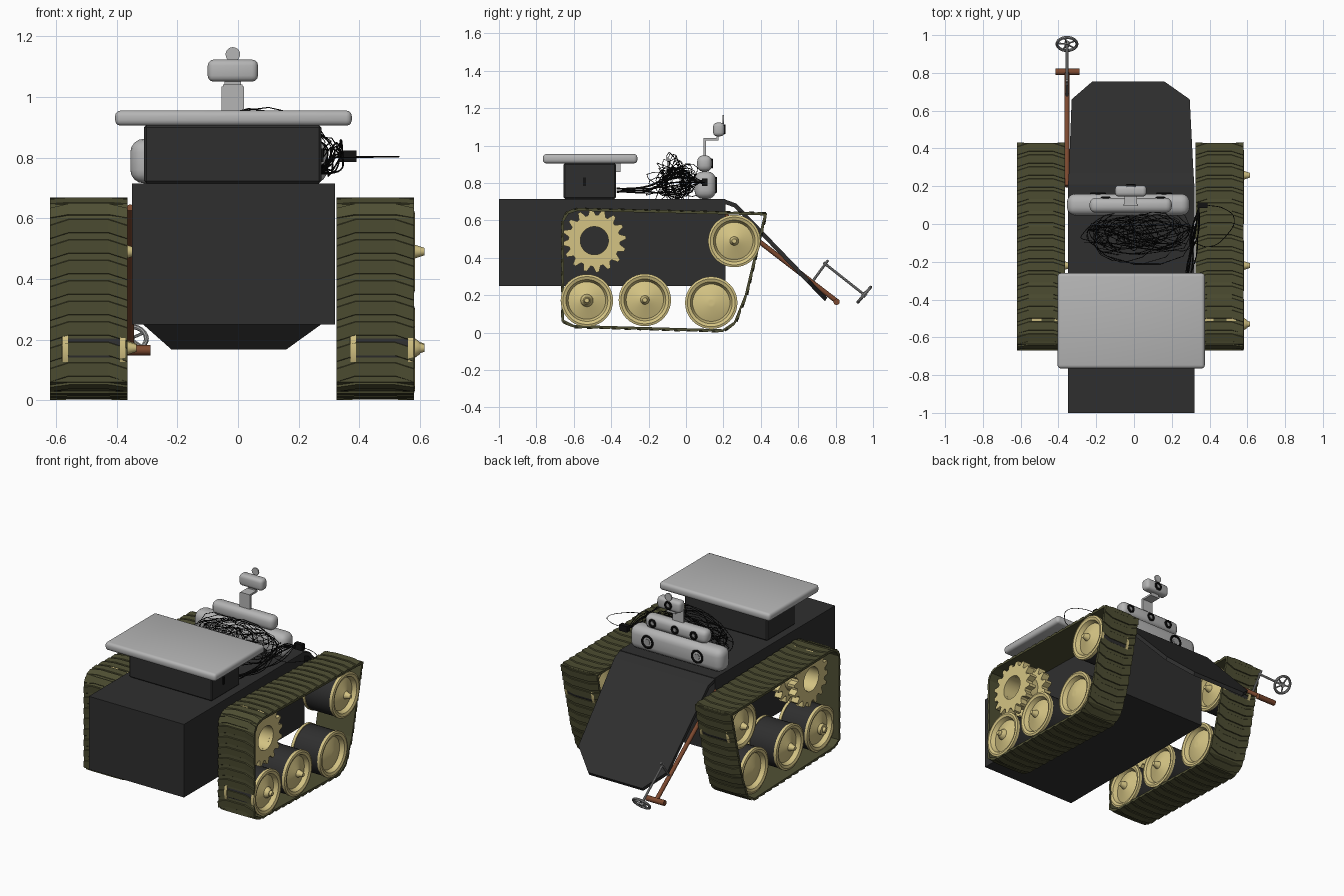
import bpy, bmesh, math, random
from mathutils import Vector, Matrix

if "Cube" in bpy.data.objects:
    bpy.data.objects.remove(bpy.data.objects["Cube"])

random.seed(4)

def mat(name, r, g, b):
    m = bpy.data.materials.new(name)
    m.diffuse_color = (r, g, b, 1)
    m.use_nodes = True
    m.node_tree.nodes["Principled BSDF"].inputs["Base Color"].default_value = m.diffuse_color
    return m

DARK = mat("dark_hull", .028, .028, .028)
OLIVE = mat("olive_track", .078, .078, .033)
SAND = mat("sand_yellow", .66, .55, .23)
GREY = mat("light_grey", .46, .46, .46)
STEEL = mat("steel", .33, .33, .33)
BROWN = mat("rust_brown", .2, .065, .028)
BLACK = mat("black", .006, .006, .006)

def finish(name, bm, mats, smooth=True):
    bmesh.ops.recalc_face_normals(bm, faces=bm.faces)
    me = bpy.data.meshes.new(name)
    bm.to_mesh(me)
    bm.free()
    for m in mats:
        me.materials.append(m)
    ob = bpy.data.objects.new(name, me)
    bpy.context.collection.objects.link(ob)
    if smooth:
        bpy.context.view_layer.objects.active = ob
        ob.select_set(True)
        bpy.ops.object.shade_smooth_by_angle(angle=math.radians(35))
        ob.select_set(False)
    return ob

def box(name, x, y, z, m, bevel=0, seg=3):
    bm = bmesh.new()
    c = [(a + b) / 2 for a, b in (x, y, z)]
    s = [b - a for a, b in (x, y, z)]
    bmesh.ops.create_cube(bm, size=1, matrix=Matrix.Translation(c) @ Matrix.Diagonal((*s, 1)))
    if bevel:
        bmesh.ops.bevel(bm, geom=bm.edges[:], offset=bevel, segments=seg, profile=.5, affect='EDGES')
    return finish(name, bm, [m], bool(bevel))

def rods(name, pairs, r, m, n=12):
    bm = bmesh.new()
    for a, b in pairs:
        a, b = Vector(a), Vector(b)
        d = b - a
        M = Matrix.Translation((a + b) / 2) @ d.to_track_quat('Z', 'Y').to_matrix().to_4x4()
        bmesh.ops.create_cone(bm, cap_ends=True, segments=n, radius1=r, radius2=r, depth=d.length, matrix=M)
    return finish(name, bm, [m])

def lathe(name, prof, centre, mats, n=40, closed=False):
    """Revolve (radius, offset, material) points round an x axis."""
    bm = bmesh.new()
    rings = []
    for r, h, _ in prof:
        k = 1 if r == 0 else n
        rings.append([bm.verts.new(Vector(centre) + Vector((h, r * math.cos(2 * math.pi * i / n),
                      r * math.sin(2 * math.pi * i / n)))) for i in range(k)])
    pairs = list(zip(rings, rings[1:])) + ([(rings[-1], rings[0])] if closed else [])
    for j, (a, b) in enumerate(pairs):
        for i in range(n):
            vs = []
            for v in (a[i % len(a)], a[(i + 1) % len(a)], b[(i + 1) % len(b)], b[i % len(b)]):
                if v not in vs:
                    vs.append(v)
            bm.faces.new(vs).material_index = prof[j][2]
    return finish(name, bm, mats)

def ring(name, centre, normal, R, r, m, n=24, k=8):
    bm = bmesh.new()
    q = Vector(normal).to_track_quat('Z', 'Y')
    g = [[bm.verts.new(Vector(centre) + q @ Vector(((R + r * math.cos(v)) * math.cos(u),
          (R + r * math.cos(v)) * math.sin(u), r * math.sin(v))))
          for v in [2 * math.pi * j / k for j in range(k)]] for u in [2 * math.pi * i / n for i in range(n)]]
    for i in range(n):
        for j in range(k):
            bm.faces.new((g[i][j], g[(i + 1) % n][j], g[(i + 1) % n][(j + 1) % k], g[i][(j + 1) % k]))
    return finish(name, bm, [m])

# Hull and rear ramp
box("hull", (-.35, .32), (-1, .21), (.25, .715), DARK)
bm = bmesh.new()
outline = [(-.35, .2, .715), (-.345, .27, .69), (-.33, .66, .285), (-.22, .755, .188),
           (.16, .755, .188), (.295, .66, .285), (.315, .27, .69), (.32, .2, .715)]
top = [bm.verts.new(p) for p in outline]
low = [bm.verts.new((x, y - .012, z - .02)) for x, y, z in outline]
for i in range(8):
    bm.faces.new((top[i], top[(i + 1) % 8], low[(i + 1) % 8], low[i]))
for g in (top, low):
    for a, b, c, d in ((0, 1, 6, 7), (1, 2, 5, 6), (2, 3, 4, 5)):
        bm.faces.new((g[a], g[b], g[c], g[d]))
finish("rear_ramp", bm, [DARK], False)

# Tracks
PATH = [Vector(p) for p in ((-.662, .06), (-.6, .03), (.2, .007), (.265, .05), (.325, .2),
                            (.43, .638), (-.58, .662), (-.635, .645), (-.662, .6))]
W = .1275

def track(name, cx):
    bm = bmesh.new()
    n = len(PATH)
    loops = []
    inner = []
    for i, p in enumerate(PATH):
        a, b = (p - PATH[i - 1]).normalized(), (PATH[(i + 1) % n] - p).normalized()
        nrm = Vector((-a.y - b.y, a.x + b.x)).normalized()
        inner.append(p + nrm * .011 / max(.5, nrm.dot(Vector((-a.y, a.x)))))
    for pts, w in ((PATH, -W), (PATH, W), (inner, W), (inner, -W)):
        loops.append([bm.verts.new((cx + w, p.x, p.y)) for p in pts])
    for j in range(4):
        A, B = loops[j], loops[(j + 1) % 4]
        for i in range(n):
            bm.faces.new((A[i], A[(i + 1) % n], B[(i + 1) % n], B[i]))
    # raised chevron pads along each run
    shape = ((-W, .012), (-.065, -.008), (.065, -.008), (W, .012))
    for i in range(n):
        p, q = PATH[i], PATH[(i + 1) % n]
        L = (q - p).length
        t = (q - p) / L
        out = Vector((t.y, -t.x))
        count = int(L / .064 + .3)
        for k in range(count):
            s = L * (k + .5) / count
            rows = []
            for w, o in shape:
                row = []
                for e, h in ((-.024, -.002), (-.021, .007), (.021, .003), (.024, -.002)):
                    c = p + t * min(max(s + o + e, 0), L) + out * h
                    row.append(bm.verts.new((cx + w, c.x, c.y)))
                rows.append(row)
            for a, b in zip(rows, rows[1:]):
                for j in range(4):
                    bm.faces.new((a[j], a[(j + 1) % 4], b[(j + 1) % 4], b[j]))
            bm.faces.new(rows[0])
            bm.faces.new(rows[-1])
    finish(name, bm, [OLIVE], False)

track("track_right", .4525)
track("track_left", -.4925)

# Road wheels: dished sand discs with cone hubs on both sides, dark drum between
def wheel(name, x, y, z, tip):
    h = .108
    half = [(0, h + tip, 0), (.012, h + tip, 0), (.024, h - .004, 0), (.1, h - .032, 0),
            (.112, h - .006, 0), (.128, h, 0), (.14, h - .004, 0), (.14, h - .022, 0), (.136, h - .022, 1)]
    back = [(r, -o, 0) for r, o, _ in reversed(half)]
    lathe(name, half + back, (x, y, z), [SAND, DARK])

def sprocket(name, x, y, z, w):
    bm = bmesh.new()
    n = 64
    rings = []
    for s, out in ((-w, 0), (-w, 1), (w, 1), (w, 0)):
        vs = []
        for i in range(n):
            a = 2 * math.pi * (i + .5) / n
            r = (.17 if i % 4 in (0, 1) else .138) if out else .075
            vs.append(bm.verts.new((x + s, y + r * math.cos(a), z + r * math.sin(a))))
        rings.append(vs)
    for j in range(4):
        A, B = rings[j], rings[(j + 1) % 4]
        for i in range(n):
            bm.faces.new((A[i], A[(i + 1) % n], B[(i + 1) % n], B[i]))
    finish(name, bm, [SAND])

for side, s in (("right", 1), ("left", -1)):
    for i, (y, z, tip) in enumerate(((-.53, .172, .032), (-.22, .175, .032), (.135, .16, -.004), (.258, .49, .032))):
        wheel(f"road_wheel_{side}_{i}", s * .475, y, z, tip)
    for i, x in enumerate((.397, .515)):
        sprocket(f"sprocket_{side}_{i}", s * x, -.49, .492, .024)
    lathe(f"sprocket_tube_{side}", [(.1, -.06, 0), (.1, .06, 0), (.075, .06, 0), (.075, -.06, 0)],
          (s * .456, -.49, .492), [SAND], closed=True)
    lathe(f"hub_cap_{side}", [(0, .02, 0), (.02, .02, 0), (.034, 0, 0), (.034, -.02, 0), (0, -.02, 0)],
          (s * .58, -.53, .172), [SAND], 16)

# Electronics box and top panel
box("equipment_box", (-.31, .275), (-.655, -.375), (.715, .907), DARK, .008, 1)
box("top_panel", (-.405, .375), (-.765, -.26), (.905, .955), GREY, .018)
box("panel_latch", (-.05, .02), (-.376, -.35), (.86, .905), GREY)
box("side_socket", (.274, .282), (-.55, -.535), (.785, .83), BLACK)

# Sensor tower, facing the back
box("sensor_bar_large", (-.355, .295), (.045, .16), (.715, .862), GREY, .045, 4)
box("sensor_bar_small", (-.235, .2), (.06, .138), (.862, .948), GREY, .03, 3)
box("neck", (-.055, .02), (.094, .106), (.94, 1.035), GREY)
box("neck_arm", (-.05, .015), (.094, .175), (1.028, 1.04), GREY)
box("neck_post", (-.045, .01), (.163, .175), (1.035, 1.06), GREY)
box("camera_head", (-.1, .066), (.145, .205), (1.05, 1.123), GREY, .02)
rods("antenna_disc", [((-.017, .196, 1.14), (-.017, .204, 1.14))], .024, GREY, 20)
for i, (x, y, z, r) in enumerate(((-.19, .16, .79, .036), (.16, .16, .79, .036), (.14, .138, .905, .02),
                                  (-.017, .138, .905, .02), (-.15, .138, .905, .02), (-.017, .205, 1.087, .02))):
    ring(f"lens_ring_{i}", (x, y, z), (0, 1, 0), r, .007, BLACK)
    rods(f"lens_{i}", [((x, y - .01, z), (x, y + .003, z))], r * .5, STEEL, 16)

# Rear tow handle and hand wheel
X = -.355
rods("tow_bar", [((X, .2, .635), (X, .81, .165))], .013, BROWN)
rods("tow_handle", [((-.415, .805, .165), (-.288, .805, .165))], .017, BROWN)
rods("wheel_stem", [((X, .67, .265), (X, .76, .388)), ((X, .735, .375), (X, .953, .203))], .007, STEEL, 8)
C, N, U = Vector((X, .953, .203)), Vector((0, .76, -.65)), Vector((0, .65, .76))
ring("hand_wheel", C, N, .053, .008, STEEL)
spokes = [(C, C + (U * math.sin(a) + Vector((1, 0, 0)) * math.cos(a)) * .053)
          for a in [math.radians(30 + 72 * i) for i in range(5)]]
rods("hand_wheel_spokes", spokes, .005, STEEL, 6)
rods("hand_wheel_hub", [(C - N * .012, C + N * .012)], .014, STEEL)

# Loose cables
def cables(name, paths, r):
    cu = bpy.data.curves.new(name, 'CURVE')
    cu.dimensions = '3D'
    cu.bevel_depth = r
    cu.bevel_resolution = 0
    cu.resolution_u = 5
    for pts in paths:
        sp = cu.splines.new('BEZIER')
        sp.bezier_points.add(len(pts) - 1)
        for b, p in zip(sp.bezier_points, pts):
            b.co = p
            b.handle_left_type = b.handle_right_type = 'AUTO'
    cu.materials.append(BLACK)
    bpy.context.collection.objects.link(bpy.data.objects.new(name, cu))

R = random.uniform
box("cable_plug", (.335, .39), (.085, .115), (.785, .823), BLACK)
tangle = []
for k in range(7):
    pts = []
    for i in range(16):
        a = i * 1.9 + R(-.6, .6)
        x = R(-1, 1)
        q = math.sqrt(1 - .75 * x * x)
        pts.append((.03 + .3 * x, -.055 + .078 * q * math.cos(a), .805 + .083 * q * math.sin(a)))
    tangle.append(pts)
cables("cable_tangle", tangle, .002)
runs = [[(.25 + R(0, .03), -.37, R(.75, .78)), (.28 + R(0, .05), -.2, R(.74, .79)),
         (.3 + R(0, .05), -.05, R(.74, .86)), (.345, .095, R(.79, .815))] for i in range(9)]
cables("cable_runs", runs, .003)
cables("cable_loop", [[(.385, .1, .803), (.48, .08, .803), (.53, .03, .803), (.49, -.06, .803),
                       (.4, -.12, .8), (.3, -.09, .8)]], .002)
